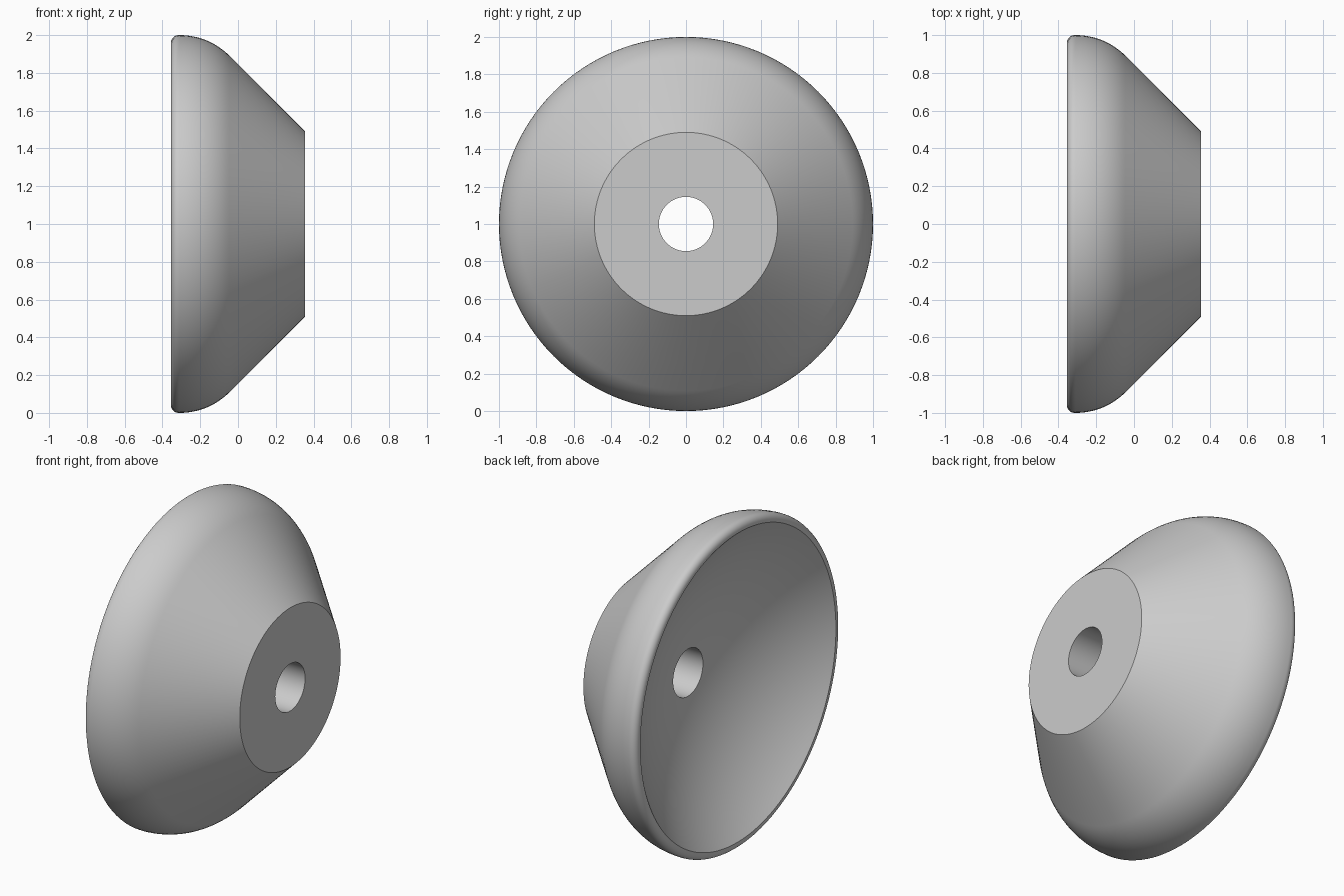
import bpy
import bmesh
from math import sin, cos, pi, radians, asin
from mathutils import Matrix, Vector

cube = bpy.data.objects.get("Cube")
if cube:
    bpy.data.objects.remove(cube, do_unlink=True)

STEPS = 128


def arc(cx, cr, radius, start, end, count):
    """Points (x, radius) on an arc, angles in degrees from the x axis."""
    angles = [radians(start + (end - start) * i / count) for i in range(count + 1)]
    return [(cx + radius * cos(a), cr + radius * sin(a)) for a in angles]


# Plain grey material
grey = bpy.data.materials.new("plain_grey")
grey.use_nodes = True
colour = (0.6, 0.6, 0.6, 1)
grey.diffuse_color = colour
grey.node_tree.nodes["Principled BSDF"].inputs["Base Color"].default_value = colour

# Closed cross-section: flat hub, cone, rounded shoulder, lip, dished inside
hole, hub, half, shoulder, lip, dish = 0.145, 0.49, 0.355, 0.37, 0.04, 1.47
rim = 0.95
rim_angle = 180 / pi * asin(rim / dish)
hole_angle = 180 / pi * asin(hole / dish)
dish_x = -half - dish * cos(radians(rim_angle))

profile = [(half, hole), (half, hub)]
profile += arc(-0.308, 1 - shoulder, shoulder, 45, 90, 12)
profile += arc(-half + lip, 1 - lip, lip, 90, 180, 6)
profile += arc(dish_x, 0, dish, rim_angle, hole_angle, 24)

# Revolve the cross-section around the x axis
bm = bmesh.new()
rings = []
for i in range(STEPS):
    turn = Matrix.Rotation(2 * pi * i / STEPS, 3, "X")
    rings.append([bm.verts.new(turn @ Vector((x, 0, r)) + Vector((0, 0, 1)))
                  for x, r in profile])
for i, ring in enumerate(rings):
    following = rings[(i + 1) % STEPS]
    for j in range(len(profile)):
        k = (j + 1) % len(profile)
        bm.faces.new((ring[j], ring[k], following[k], following[j]))
bmesh.ops.recalc_face_normals(bm, faces=bm.faces)

mesh = bpy.data.meshes.new("dished_cone")
bm.to_mesh(mesh)
bm.free()
mesh.materials.append(grey)
body = bpy.data.objects.new("dished_cone", mesh)
bpy.context.collection.objects.link(body)

bpy.ops.object.select_all(action="DESELECT")
body.select_set(True)
bpy.context.view_layer.objects.active = body
bpy.ops.object.shade_smooth_by_angle(angle=radians(30))
